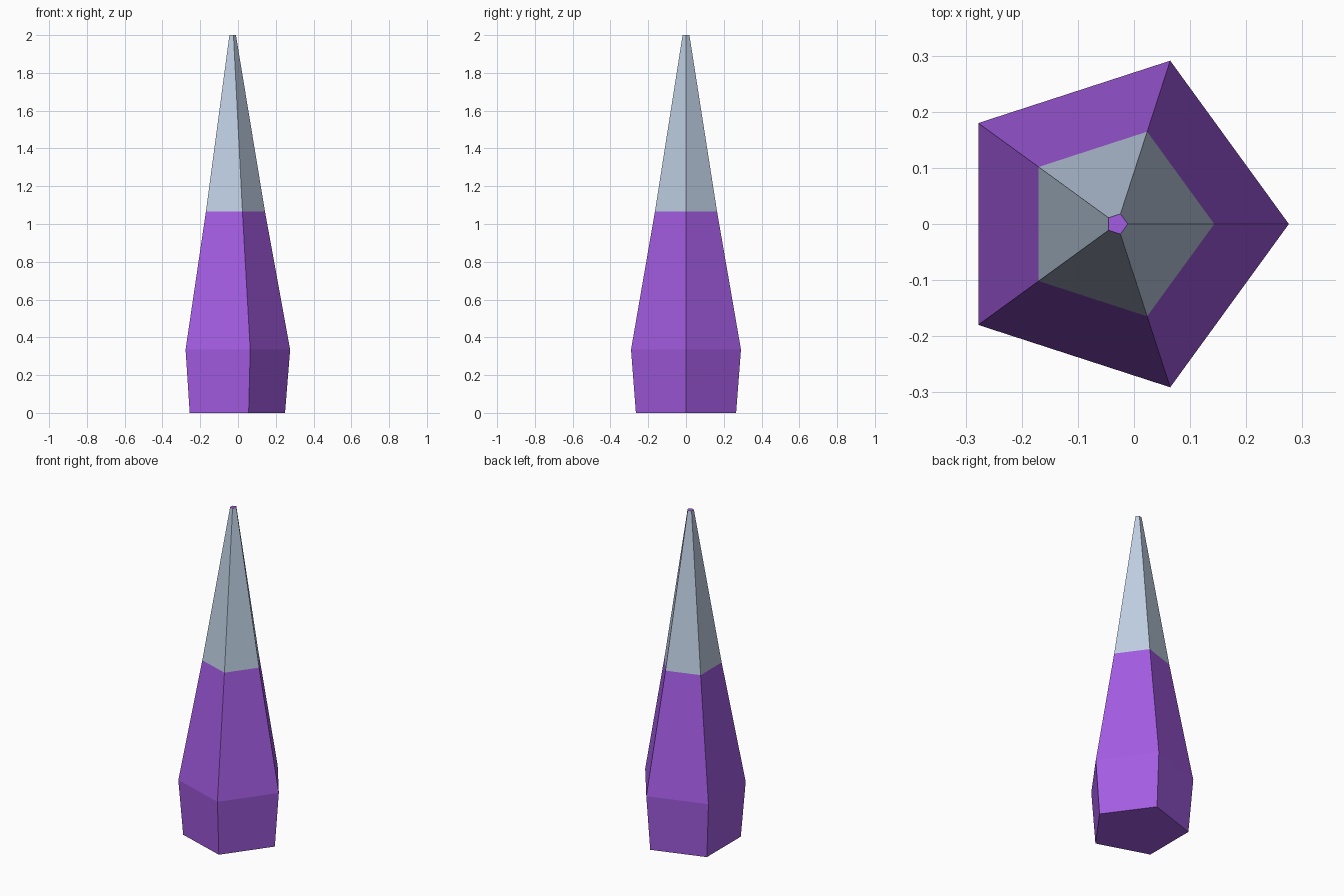
import bpy, bmesh, math

if "Cube" in bpy.data.objects:
    bpy.data.objects.remove(bpy.data.objects["Cube"])

SIDES = 5
AXIS_X = -0.03  # the five-sided axis sits left of the bounding-box centre


def material(name, rgb):
    mat = bpy.data.materials.new(name)
    mat.diffuse_color = (*rgb, 1.0)
    mat.use_nodes = True
    mat.node_tree.nodes["Principled BSDF"].inputs["Base Color"].default_value = mat.diffuse_color
    return mat


purple = material("purple", (0.366, 0.107, 0.761))
pale_grey = material("pale_blue_grey", (0.515, 0.617, 0.761))

# Profile of the crystal: radius, height
profile = [(0.279, 0.0), (0.306, 0.335), (0.173, 1.065), (0.019, 2.0)]

bm = bmesh.new()
rings = [[bm.verts.new((AXIS_X + r * math.cos(i * math.tau / SIDES),
                        r * math.sin(i * math.tau / SIDES), z))
          for i in range(SIDES)] for r, z in profile]

# Flat sides, with the upper band in grey
for level, (low, high) in enumerate(zip(rings, rings[1:])):
    for i in range(SIDES):
        j = (i + 1) % SIDES
        face = bm.faces.new((low[i], low[j], high[j], high[i]))
        face.material_index = 1 if level == 2 else 0

# Purple base and tiny purple tip
bm.faces.new(rings[0][::-1])
bm.faces.new(rings[-1])

mesh = bpy.data.meshes.new("crystal_spike")
bm.to_mesh(mesh)
bm.free()
mesh.materials.append(purple)
mesh.materials.append(pale_grey)
spike = bpy.data.objects.new("crystal_spike", mesh)
bpy.context.collection.objects.link(spike)
